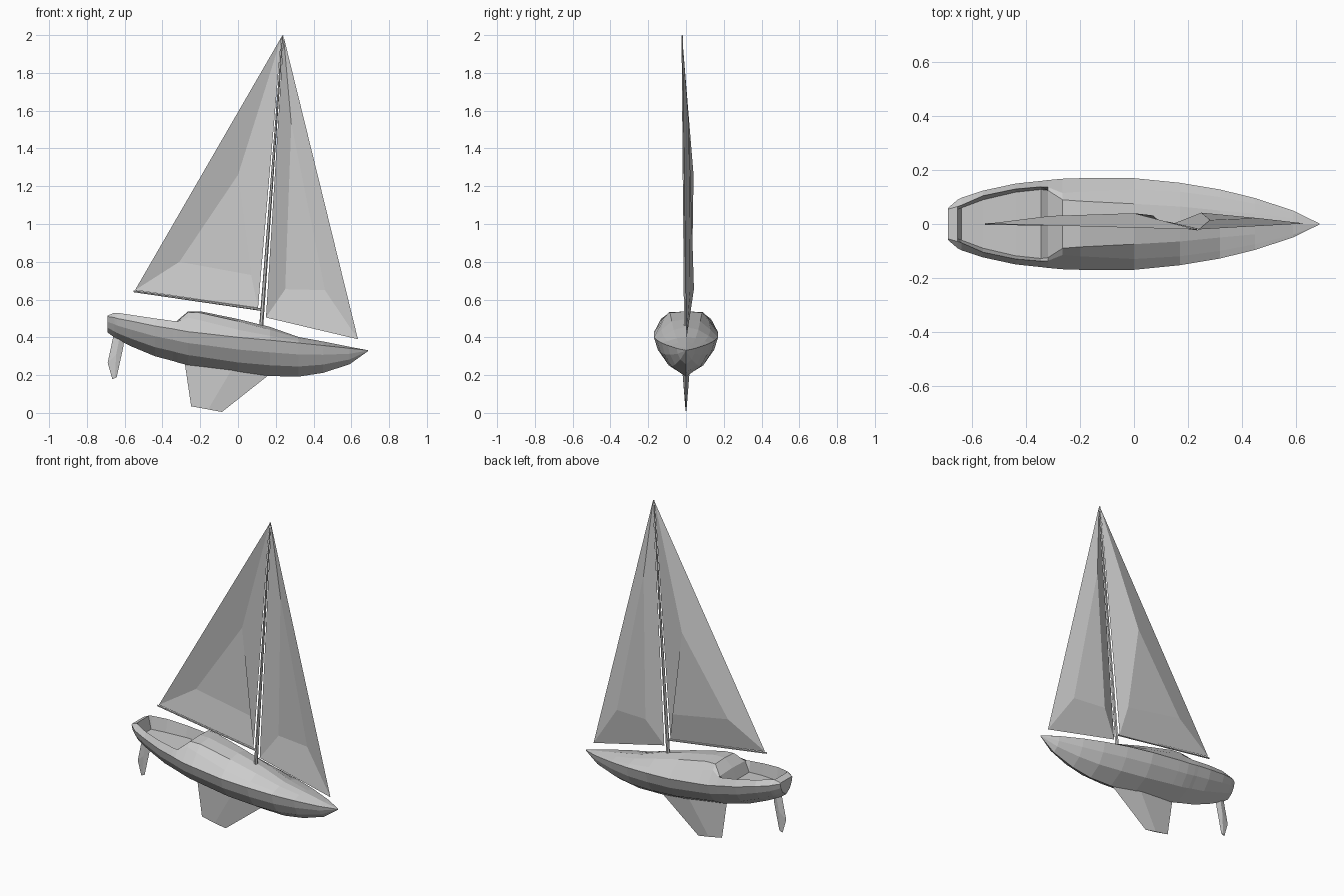
import bpy
import bmesh
from mathutils import Vector

# Remove only the default cube
default_cube = bpy.data.objects.get("Cube")
if default_cube:
    bpy.data.objects.remove(default_cube, do_unlink=True)

# One plain grey for the whole boat
grey = bpy.data.materials.new("plain grey")
grey.use_nodes = True
grey.diffuse_color = (0.6, 0.6, 0.6, 1)
grey.node_tree.nodes["Principled BSDF"].inputs["Base Color"].default_value = (0.6, 0.6, 0.6, 1)


def add_object(name, bm, recalc=True):
    """Turn a bmesh into a flat-shaded object."""
    if recalc:
        bmesh.ops.recalc_face_normals(bm, faces=bm.faces)
    mesh = bpy.data.meshes.new(name)
    bm.to_mesh(mesh)
    bm.free()
    mesh.materials.append(grey)
    obj = bpy.data.objects.new(name, mesh)
    bpy.context.collection.objects.link(obj)
    return obj


def loft(name, rings):
    """Skin closed rings of equal length and cap both ends."""
    bm = bmesh.new()
    loops = [[bm.verts.new(point) for point in ring] for ring in rings]
    for first, second in zip(loops, loops[1:]):
        for i in range(len(first)):
            j = (i + 1) % len(first)
            bm.faces.new((first[i], first[j], second[j], second[i]))
    bm.faces.new(loops[0])
    bm.faces.new(loops[-1])
    bmesh.ops.remove_doubles(bm, verts=bm.verts, dist=0.0005)
    return add_object(name, bm)


def hull_ring(x, beam, sheer, keel, shoulder, inner, centre):
    """Mirrored cross-section: keel, bilge, chine, sheer, shoulder, inner deck."""
    depth = sheer - keel
    side = [(beam * 0.6, keel + depth * 0.3),
            (beam * 0.88, keel + depth * 0.66),
            (beam, sheer), shoulder, inner]
    ring = [(x, 0, keel)]
    ring += [(x, y, z) for y, z in side]
    ring += [(x, 0, centre)]
    ring += [(x, -y, z) for y, z in reversed(side)]
    return ring


# Hull, cockpit well and cabin in one skin, from stern to bow
stations = [
    (-.69, .06, .51, .425, (.055, .515), (.03, .515), .515),
    (-.655, .09, .505, .4, (.065, .53), (.055, .53), .53),
    (-.64, .098, .5, .39, (.07, .53), (.06, .45), .45),
    (-.56, .124, .485, .35, (.105, .518), (.09, .44), .44),
    (-.44, .15, .46, .3, (.13, .5), (.118, .43), .43),
    (-.345, .16, .445, .275, (.138, .487), (.128, .42), .42),
    (-.32, .163, .44, .267, (.137, .485), (.125, .485), .49),
    (-.265, .168, .43, .253, (.115, .505), (.09, .533), .537),
    (-.2, .17, .423, .243, (.12, .49), (.085, .53), .538),
    (0, .17, .4, .21, (.13, .44), (.075, .485), .497),
    (.17, .153, .385, .195, (.12, .408), (.065, .44), .455),
    (.32, .128, .37, .192, (.1, .38), (.05, .395), .402),
    (.45, .096, .357, .212, (.075, .362), (.038, .37), .378),
    (.59, .05, .342, .257, (.04, .344), (.02, .347), .35),
    (.688, .002, .331, .327, (.002, .332), (.001, .332), .332),
]
loft("hull", [hull_ring(*station) for station in stations])


def blade(name, levels):
    """Diamond-section foil; each level gives front, back and half thickness."""
    rings = []
    for front, back, thick in levels:
        a = Vector((front[0], 0, front[1]))
        b = Vector((back[0], 0, back[1]))
        middle = a.lerp(b, 0.45)
        offset = Vector((0, thick, 0))
        rings.append([a, middle + offset, b, middle - offset])
    return loft(name, rings)


# Keel fin and rudder
blade("keel_fin", [((.2, .23), (-.285, .285), .022),
                   ((-.085, .005), (-.248, .035), .003)])
blade("rudder", [((-.6, .4), (-.655, .43), .009),
                 ((-.608, .345), (-.69, .265), .008),
                 ((-.642, .19), (-.665, .178), .003)])


def spar(name, start, end, start_radius, end_radius, sides=6):
    """Tapered pole between two points."""
    start, end = Vector(start), Vector(end)
    axis = end - start
    bm = bmesh.new()
    bmesh.ops.create_cone(bm, cap_ends=True, segments=sides, radius1=start_radius,
                          radius2=end_radius, depth=axis.length)
    bmesh.ops.rotate(bm, verts=bm.verts, matrix=axis.to_track_quat("Z", "Y").to_matrix())
    bmesh.ops.translate(bm, verts=bm.verts, vec=(start + end) / 2)
    return add_object(name, bm)


# Mast and boom
spar("mast", (.121, 0, .43), (.236, -.02, 1.999), .011, .004)
spar("boom", (.122, 0, .547), (-.553, 0, .644), .007, .005)


def sail(name, corners, belly):
    """Thin sheet: outer triangle joined to a bulged inner triangle."""
    bm = bmesh.new()
    outer = [bm.verts.new(point) for point in corners]
    inner = [bm.verts.new(point) for point in belly]
    for i in range(3):
        j = (i + 1) % 3
        bm.faces.new((outer[i], outer[j], inner[j], inner[i]))
    bm.faces.new(inner)
    return add_object(name, bm, recalc=False)


# Sails, listed as head, clew or stay corner, and mast corner
sail("main_sail",
     [(.23, -.02, 1.99), (-.545, .001, .65), (.106, .001, .555)],
     [(0, .04, 1.26), (-.31, .03, .8), (.07, .032, .73)])
sail("fore_sail",
     [(.241, -.02, 1.995), (.635, .002, .39), (.148, .002, .505)],
     [(.282, .015, 1.53), (.46, .022, .65), (.25, .042, .655)])
